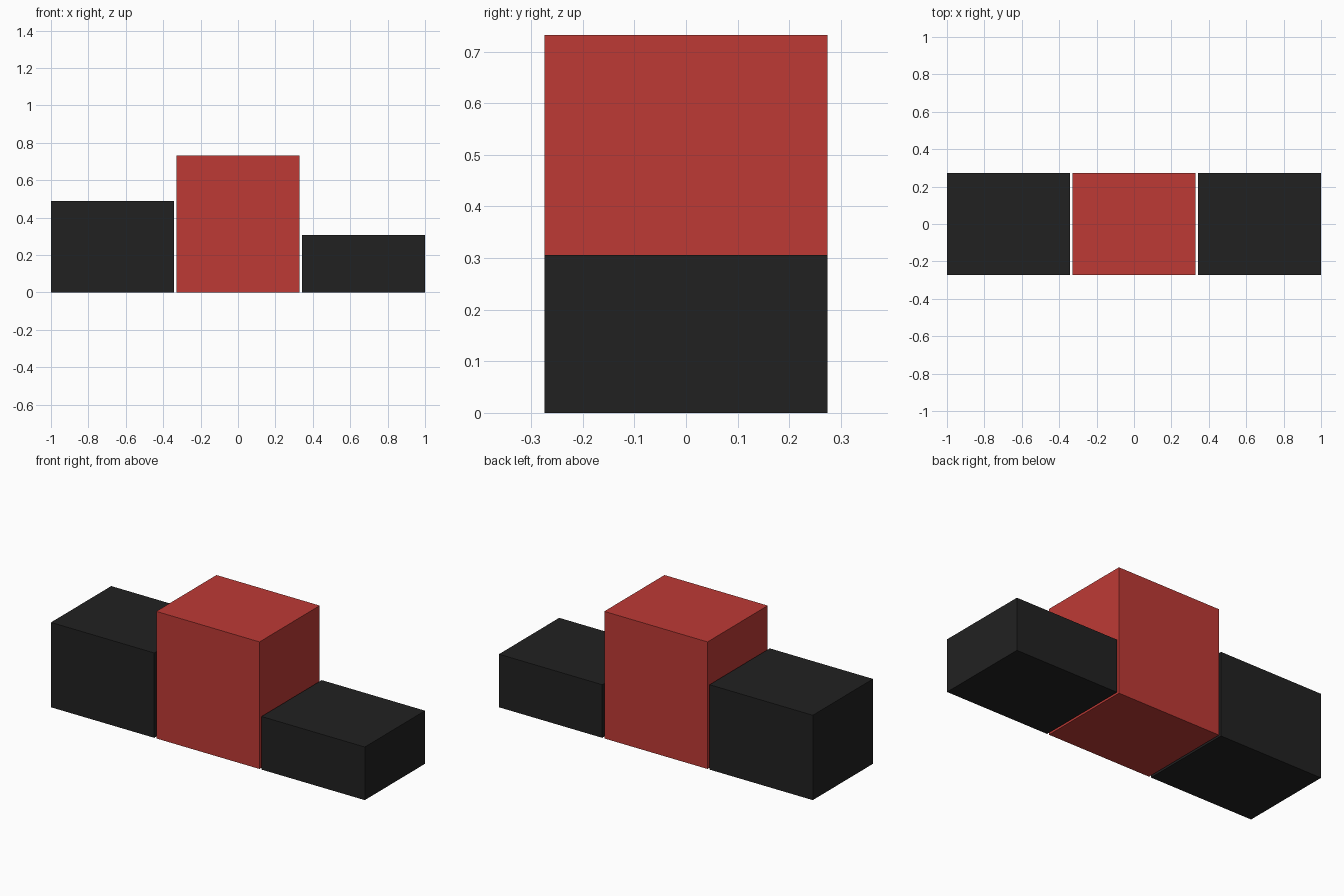
import bpy

if "Cube" in bpy.data.objects:
    bpy.data.objects.remove(bpy.data.objects["Cube"])

WIDTH, DEPTH, STEP = 0.658, 0.548, 0.671


def material(name, colour):
    m = bpy.data.materials.new(name)
    m.diffuse_color = (*colour, 1.0)
    m.use_nodes = True
    m.node_tree.nodes["Principled BSDF"].inputs["Base Color"].default_value = m.diffuse_color
    return m


def block(name, x, height, mat):
    bpy.ops.mesh.primitive_cube_add(size=1, location=(x, 0, height / 2))
    ob = bpy.context.object
    ob.name = name
    ob.scale = (WIDTH, DEPTH, height)
    bpy.ops.object.transform_apply(location=False, rotation=False, scale=True)
    ob.data.materials.append(mat)


red = material("red", (0.515, 0.042, 0.036))
black = material("black", (0.0155, 0.0155, 0.0155))

# Three podium steps separated by narrow gaps
block("second_place_step", -STEP, 0.489, black)
block("first_place_step", 0, 0.732, red)
block("third_place_step", STEP, 0.306, black)
